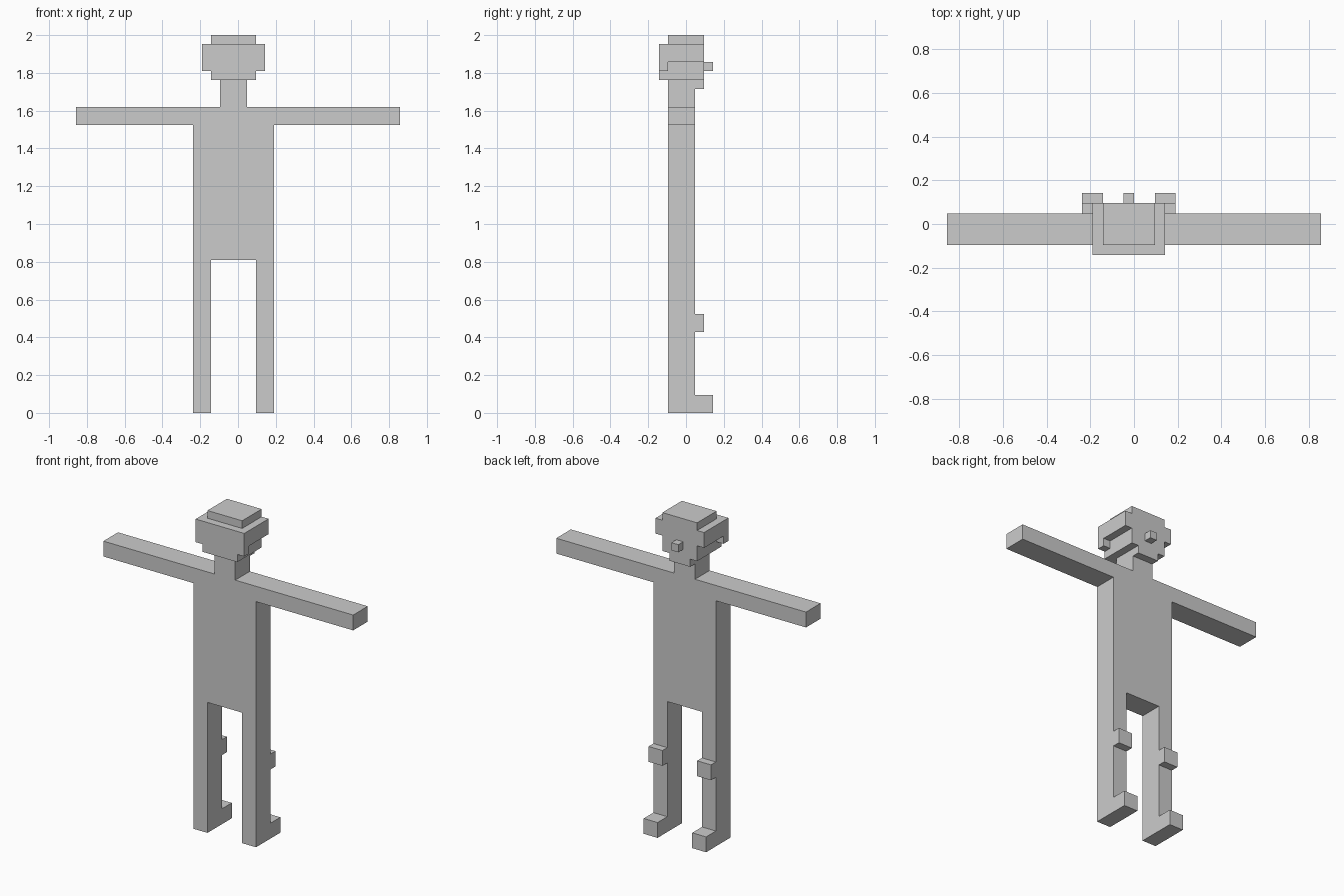
import bpy, bmesh, math
from mathutils import Vector

if "Cube" in bpy.data.objects:
    bpy.data.objects.remove(bpy.data.objects["Cube"])

U = 2 / 42  # one block of the grid


def block(x0, x1, y0, y1, z0, z1):
    return {(x, y, z) for x in range(x0, x1) for y in range(y0, y1) for z in range(z0, z1)}


def flip(cells):
    # mirror about the body centre, half a block left of the origin
    return {(-2 - x, y, z) for x, y, z in cells}


# limbs on the +x side
leg = block(2, 4, -2, 1, 0, 17)
foot = block(2, 4, 1, 3, 0, 2)
knee = block(2, 4, 1, 2, 9, 11)

parts = {
    "torso": block(-5, 4, -2, 1, 17, 34),
    "right_arm": block(4, 18, -2, 1, 32, 34),
    "left_arm": block(-18, -5, -2, 1, 32, 34),
    "right_leg": leg, "left_leg": flip(leg),
    "right_foot": foot, "left_foot": flip(foot),
    "right_knee": knee, "left_knee": flip(knee),
    "neck": block(-2, 1, -2, 1, 34, 37),
    "chin": block(-2, 1, 1, 2, 36, 37),
    "jaw": block(-3, 2, -3, 2, 37, 39),
    # wide skull with a lower rim at the -y side
    "skull": block(-4, 3, -3, 2, 39, 41) | block(-4, -3, -3, -2, 38, 39) | block(2, 3, -3, -2, 38, 39),
    "head_top": block(-3, 2, -2, 2, 41, 42),
    "nose": block(-1, 0, 2, 3, 38, 39),
}
solid = set().union(*parts.values())


def build(name, cells):
    # skin only the block sides that face open air, then merge flat areas
    bm = bmesh.new()
    for c in cells:
        for axis in range(3):
            for s in (-1, 1):
                n = Vector((0, 0, 0))
                n[axis] = s
                if tuple(int(a + b) for a, b in zip(c, n)) in solid:
                    continue
                u = Vector((0, 0, 0))
                u[(axis + 1) % 3] = 0.5
                v = n.cross(u)
                mid = Vector(c) + Vector((0.5, 0.5, 0.5)) + n * 0.5
                corners = (mid - u - v, mid + u - v, mid + u + v, mid - u + v)
                bm.faces.new([bm.verts.new(p * U) for p in corners])
    bmesh.ops.remove_doubles(bm, verts=bm.verts, dist=U * 0.01)
    bmesh.ops.dissolve_limit(bm, angle_limit=math.radians(1), verts=bm.verts, edges=bm.edges)
    mesh = bpy.data.meshes.new(name)
    bm.to_mesh(mesh)
    bm.free()
    bpy.context.collection.objects.link(bpy.data.objects.new(name, mesh))


for name, cells in parts.items():
    build(name, cells)
